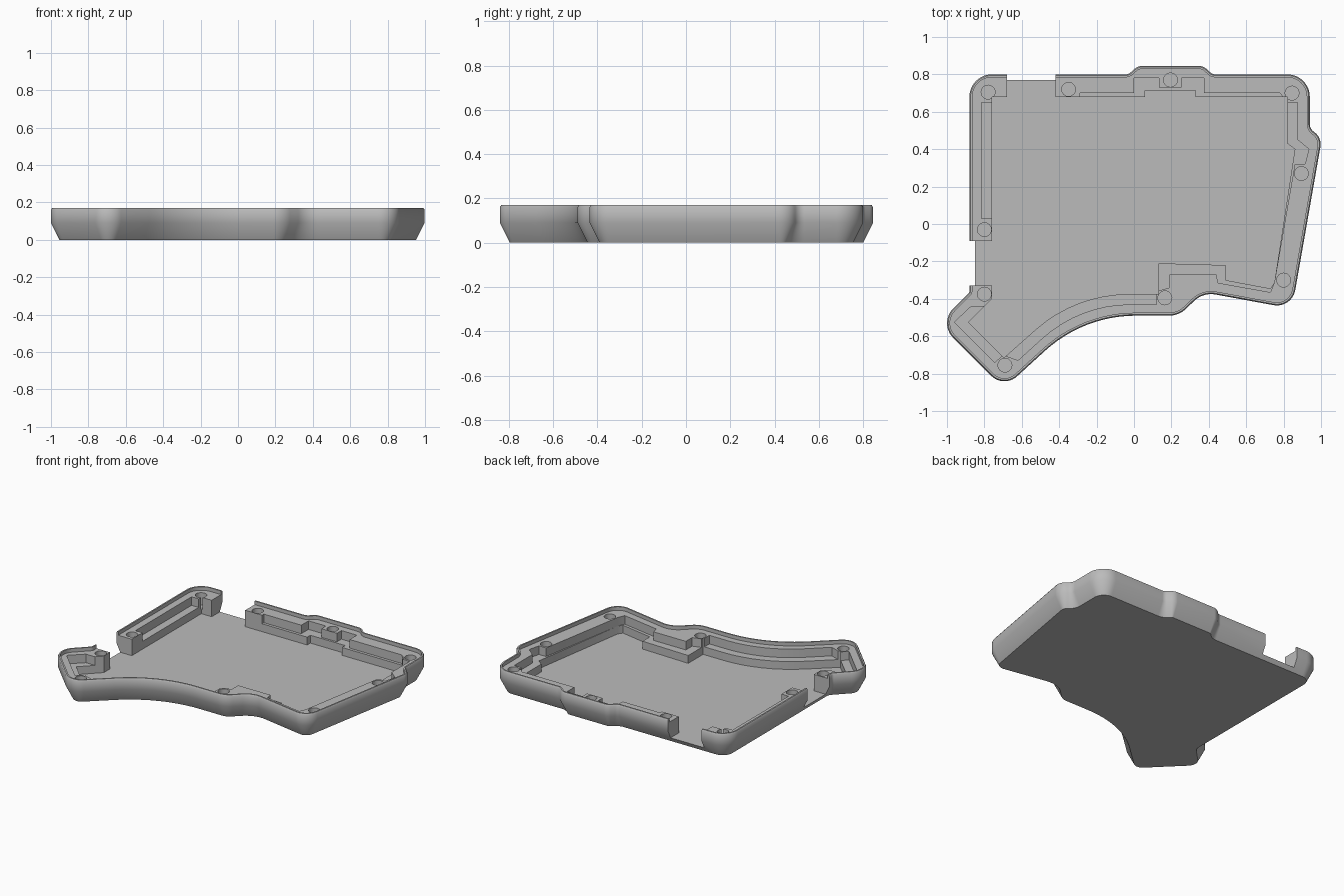
import bpy
import bmesh
import math
from mathutils import Vector

if "Cube" in bpy.data.objects:
    bpy.data.objects.remove(bpy.data.objects["Cube"], do_unlink=True)

FLOOR, SHELF, LEDGE, TOP = 0.03, 0.085, 0.145, 0.17


def rounded(points, steps=8):
    """Turn (x, y, radius) corners into a 2D outline with arcs."""
    out = []
    for i, p in enumerate(points):
        c = Vector(p[:2])
        r = p[2] if len(p) > 2 else 0
        if not r:
            out.append(c)
            continue
        a = (Vector(points[i - 1][:2]) - c).normalized()
        b = (Vector(points[(i + 1) % len(points)][:2]) - c).normalized()
        half = a.angle(b) / 2
        centre = c + (a + b).normalized() * (r / math.sin(half))
        start = c + a * (r / math.tan(half)) - centre
        end = c + b * (r / math.tan(half)) - centre
        turn = math.atan2(start.x * end.y - start.y * end.x, start.dot(end))
        for k in range(steps + 1):
            t = turn * k / steps
            out.append(centre + Vector((start.x * math.cos(t) - start.y * math.sin(t),
                                        start.x * math.sin(t) + start.y * math.cos(t))))
    return out


def inset(outline, d):
    """Move a counter-clockwise outline inwards by d."""
    out = []
    for i, p in enumerate(outline):
        a = (p - outline[i - 1]).normalized()
        b = (outline[(i + 1) % len(outline)] - p).normalized()
        na, nb = Vector((-a.y, a.x)), Vector((-b.y, b.x))
        n = (na + nb).normalized()
        out.append(p + n * (d / max(n.dot(na), 0.3)))
    return out


def loft(name, outline, levels):
    """Closed solid through (inset, height) levels of one outline."""
    bm = bmesh.new()
    rings = [[bm.verts.new((p.x, p.y, z)) for p in inset(outline, d)] for d, z in levels]
    n = len(outline)
    for low, high in zip(rings, rings[1:]):
        for i in range(n):
            j = (i + 1) % n
            bm.faces.new((low[i], low[j], high[j], high[i]))
    bm.faces.new(rings[0][::-1])
    bm.faces.new(rings[-1])
    bmesh.ops.recalc_face_normals(bm, faces=bm.faces)
    mesh = bpy.data.meshes.new(name)
    bm.to_mesh(mesh)
    bm.free()
    obj = bpy.data.objects.new(name, mesh)
    bpy.context.collection.objects.link(obj)
    return obj


def cut(body, outline, z):
    """Remove everything above z within the outline."""
    tool = loft("cutter", outline, [(0, z), (0, 0.3)])
    tool.hide_render = True
    mod = body.modifiers.new("cut", "BOOLEAN")
    mod.operation, mod.solver, mod.object = "DIFFERENCE", "EXACT", tool
    bpy.context.view_layer.objects.active = body
    bpy.ops.object.modifier_apply(modifier=mod.name)
    bpy.data.objects.remove(tool, do_unlink=True)


def box(x0, x1, y0, y1):
    return rounded([(x0, y0), (x1, y0), (x1, y1), (x0, y1)])


# Outer shell with a tapered lower side and a fine top bevel
outer = rounded([
    (-.88, .80, .12), (-.88, -.365, .02), (-1.045, -.53, .11), (-.696, -.879, .1),
    (-.269, -.49, .72), (.24, -.49, .13), (.37, -.365, .13), (.845, -.452, .1),
    (1.005, .46, .08), (.94, .51, .05), (.94, .80, .12), (.42, .80, .04),
    (.37, .845, .06), (.02, .845, .06), (-.03, .80, .04)], 12)
case = loft("case_bottom", outer, [(.045, 0), (0, .09), (0, .16), (.006, TOP)])

# Recess inside the thin lip
cut(case, inset(outer, .016), LEDGE)

# Stepped shelf around the inside of the wall
cut(case, rounded([
    (-.76, .65), (-.815, .65), (-.815, .03), (-.76, .03), (-.76, -.44), (-.87, -.44),
    (-.96, -.525), (-.745, -.74), (-.70, -.70), (-.62, -.729), (-.291, -.43, .7),
    (.12, -.43), (.12, -.36), (.19, -.34), (.19, -.27), (.44, -.27), (.45, -.315),
    (.73, -.365), (.75, -.315), (.86, .32), (.915, .32), (.935, .40), (.875, .45),
    (.875, .65), (.82, .65), (.78, .70), (.375, .70), (.375, .78), (.255, .78),
    (.255, .73), (.135, .73), (.135, .78), (0, .78), (0, .70), (-.29, .70),
    (-.29, .68), (-.76, .68)]), SHELF)

# Main floor
cut(case, rounded([
    (-.76, .68), (-.76, -.40), (-.885, -.525), (-.695, -.715), (-.313, -.375, .75),
    (.13, -.375), (.13, -.21), (.49, -.22), (.49, -.30), (.73, -.345), (.75, -.315),
    (.86, .40), (.82, .43), (.82, .68), (.33, .68), (.33, .715), (.06, .715),
    (.06, .68)]), FLOOR)

# Openings in the left-hand and rear walls
cut(case, box(-1.2, -.72, -.33, -.09), FLOOR)
cut(case, box(-.68, -.42, .64, 1), FLOOR)

# Screw holes
for x, y in [(-.78, .705), (-.35, .72), (.195, .77), (.845, .70), (.895, .27),
             (.80, -.30), (.165, -.395), (-.69, -.755), (-.80, -.375), (-.80, -.03)]:
    circle = [Vector((x, y)) + .037 * Vector((math.cos(k * math.tau / 24), math.sin(k * math.tau / 24)))
              for k in range(24)]
    cut(case, circle, .06)

# Single grey plastic
grey = bpy.data.materials.new("grey_plastic")
grey.use_nodes = True
colour = (.5, .5, .5, 1)
grey.diffuse_color = colour
grey.node_tree.nodes["Principled BSDF"].inputs["Base Color"].default_value = colour
case.data.materials.clear()
case.data.materials.append(grey)

bpy.ops.object.select_all(action="DESELECT")
case.select_set(True)
bpy.context.view_layer.objects.active = case
bpy.ops.object.shade_smooth_by_angle(angle=math.radians(32))
